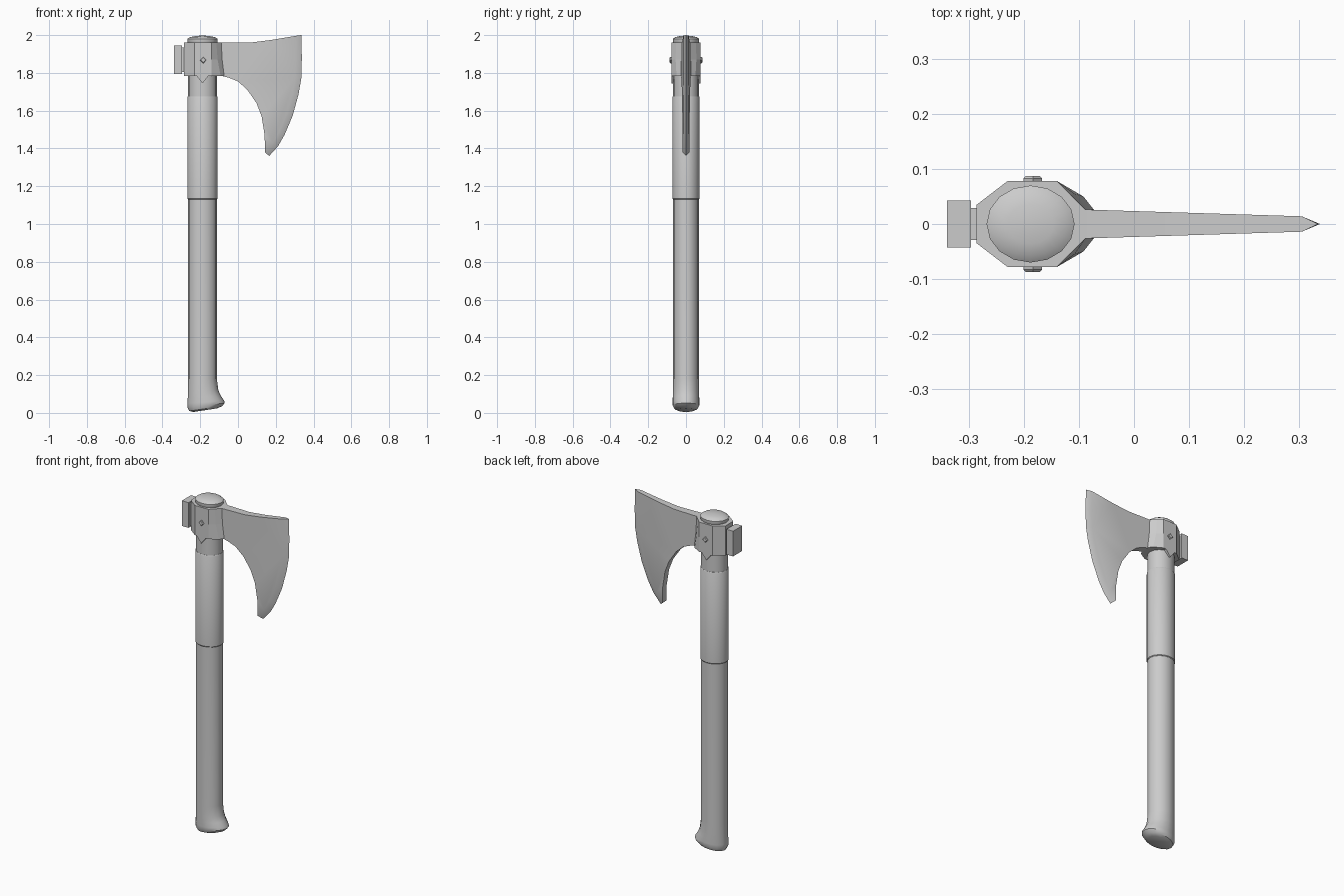
import bpy, math

if "Cube" in bpy.data.objects:
    bpy.data.objects.remove(bpy.data.objects["Cube"])

HX = -0.188  # handle axis


def make(name, verts, faces, smooth=True):
    me = bpy.data.meshes.new(name)
    me.from_pydata(verts, [], faces)
    me.validate()
    ob = bpy.data.objects.new(name, me)
    bpy.context.collection.objects.link(ob)
    bpy.context.view_layer.objects.active = ob
    bpy.ops.object.select_all(action='DESELECT')
    ob.select_set(True)
    bpy.ops.object.mode_set(mode='EDIT')
    bpy.ops.mesh.select_all(action='SELECT')
    bpy.ops.mesh.normals_make_consistent(inside=False)
    bpy.ops.object.mode_set(mode='OBJECT')
    if smooth:
        bpy.ops.object.shade_smooth_by_angle(angle=math.radians(35))
    return ob


def loft(name, rings, smooth=True):
    """Skin closed rings of equal point count and cap both ends."""
    n = len(rings[0])
    verts = [p for r in rings for p in r]
    faces = [(k * n + i, k * n + (i + 1) % n, (k + 1) * n + (i + 1) % n, (k + 1) * n + i)
             for k in range(len(rings) - 1) for i in range(n)]
    faces += [tuple(range(n))[::-1], tuple(range(len(verts) - n, len(verts)))]
    return make(name, verts, faces, smooth)


def oval(x0, z0, x1, z1, ry, n=16):
    """Oval ring spanning left point (x0, z0) to right point (x1, z1)."""
    ring = []
    for i in range(n):
        a = 2 * math.pi * i / n
        t = (1 + math.cos(a)) / 2
        ring.append((x0 + (x1 - x0) * t, ry * math.sin(a), z0 + (z1 - z0) * t))
    return ring


def level(z, rx, ry):
    return oval(HX - rx, z, HX + rx, z, ry)


def box(name, x0, x1, y, z0, z1):
    sq = [(-y, z0), (y, z0), (y, z1), (-y, z1)]
    return loft(name, [[(x, a, b) for a, b in sq] for x in (x0, x1)], False)


# Handle with flared, slanted butt
loft("handle", [
    oval(-0.235, 0.005, -0.11, 0.024, 0.045),
    oval(-0.258, 0.010, -0.085, 0.035, 0.062),
    oval(-0.267, 0.028, -0.070, 0.052, 0.071),
    oval(-0.267, 0.05, -0.074, 0.066, 0.071),
    oval(-0.266, 0.08, -0.091, 0.09, 0.070),
    oval(-0.265, 0.12, -0.104, 0.12, 0.069),
    oval(-0.264, 0.18, -0.112, 0.18, 0.068),
    level(1.965, 0.076, 0.068)])

# Domed cap at the top of the handle
loft("handle_cap", [
    level(1.955, 0.074, 0.066), level(1.965, 0.080, 0.070),
    level(1.980, 0.080, 0.070), level(1.989, 0.066, 0.058),
    level(1.994, 0.042, 0.036), level(1.997, 0.016, 0.014)])

# Grip sleeve
loft("grip_sleeve", [
    level(1.130, 0.077, 0.069), level(1.134, 0.080, 0.072),
    level(1.670, 0.080, 0.072), level(1.676, 0.077, 0.069)])


# Socket around the handle, with cheeks swelling forward at the bottom
def mirrored(half, z):
    return [(x, y, z) for x, y in half] + [(x, -y, z) for x, y in reversed(half)]


back = [(-0.286, 0.035), (-0.230, 0.078), (-0.140, 0.078)]
loft("socket", [
    mirrored(back + [(-0.115, 0.053), (-0.088, 0.026)], 1.960),
    mirrored(back + [(-0.108, 0.055), (-0.084, 0.026)], 1.87),
    mirrored(back + [(-0.092, 0.050), (-0.073, 0.026)], 1.783)], False)

# Pointed langets and diamond pins on both sides
for side, s in (("front", -1), ("back", 1)):
    tri = [(-0.224, 1.79), (HX, 1.745), (-0.152, 1.79)]
    loft("langet_" + side, [[(x, s * y, z) for x, z in tri] for y in (0.055, 0.078)], False)
    pin = []
    for y, r in ((0.07, 0.017), (0.083, 0.017), (0.087, 0.013)):
        pin.append([(-0.184 + r * dx, s * y, 1.868 + r * dz)
                    for dx, dz in ((1, 0), (0, 1), (-1, 0), (0, -1))])
    loft("pin_" + side, pin, False)

# Hammer poll and its neck
box("poll_neck", -0.300, -0.280, 0.029, 1.805, 1.935)
box("hammer_poll", -0.340, -0.296, 0.043, 1.795, 1.945)

# Bearded blade: tapered flat sides and a bevelled cutting edge
top = [(-0.10, 1.96), (0.06, 1.96), (0.167, 1.973)]
bevel = [(0.305, 1.996), (0.305, 1.88), (0.302, 1.775), (0.287, 1.685),
         (0.258, 1.585), (0.216, 1.487), (0.184, 1.43), (0.143, 1.38)]
edge = [(0.335, 2.0), (0.338, 1.88), (0.335, 1.77), (0.320, 1.685),
        (0.290, 1.575), (0.247, 1.473), (0.212, 1.412), (0.165, 1.36)]
under = [(0.141, 1.47), (0.125, 1.57), (0.098, 1.64), (0.05, 1.71),
         (0.0, 1.755), (-0.05, 1.775), (-0.10, 1.787)]
outline = top + bevel + under
n, b, m = len(outline), len(top), len(bevel)


def half_thick(x):
    return 0.0235 - 0.0312 * x


verts = [(x, s * half_thick(x), z) for s in (-1, 1) for x, z in outline]
verts += [(x, 0, z) for x, z in edge]
faces = [tuple(range(n)), tuple(range(2 * n - 1, n - 1, -1))]
for i in range(n):  # spine and underside walls
    if not b <= i < b + m - 1:
        j = (i + 1) % n
        faces.append((i, j, n + j, n + i))
for k in range(m - 1):  # bevel strips
    for o in (b, n + b):
        faces.append((o + k, 2 * n + k, 2 * n + k + 1, o + k + 1))
for k in (0, m - 1):  # bevel end triangles
    faces.append((b + k, n + b + k, 2 * n + k))
make("blade", verts, faces)
